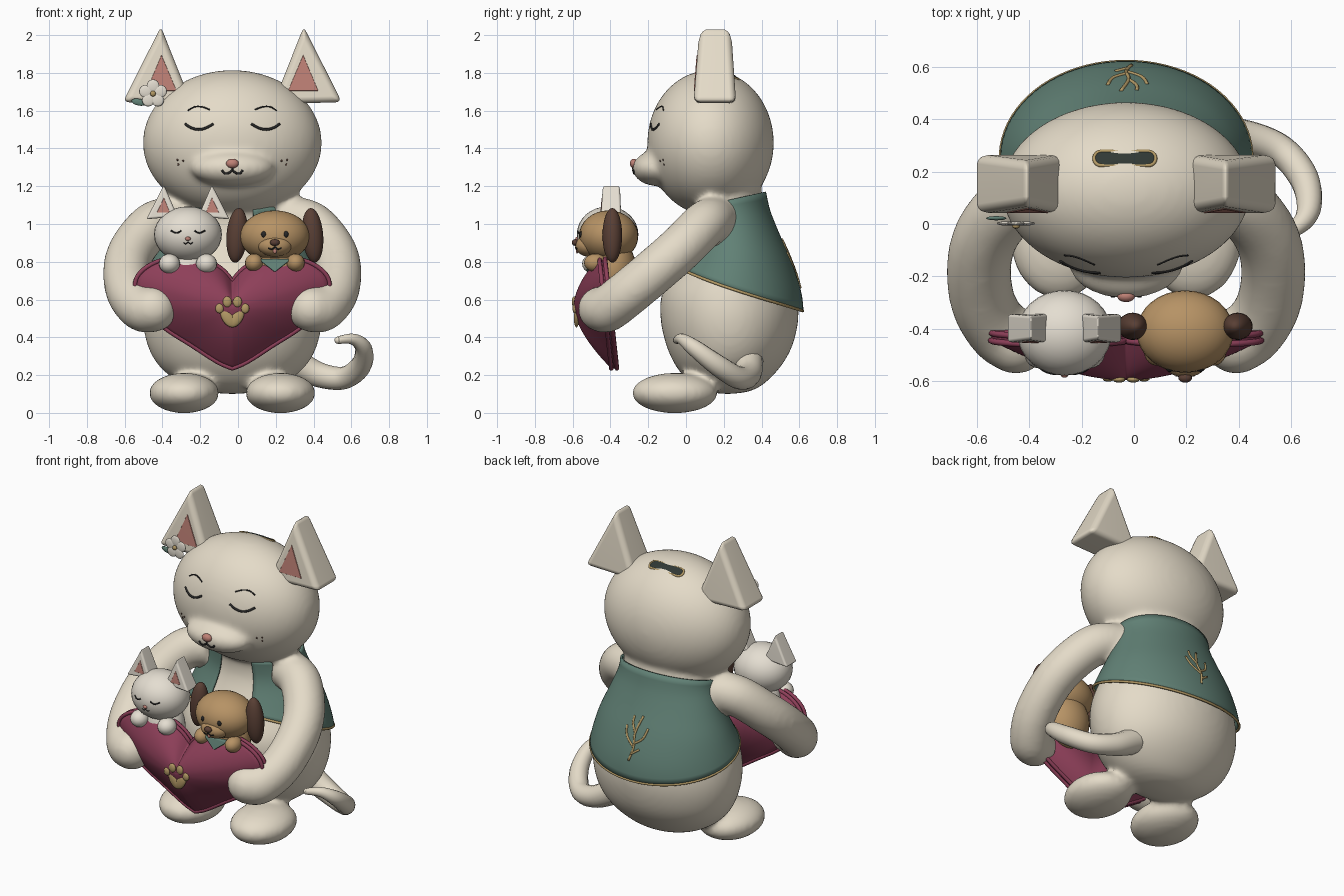
import bpy, bmesh
from math import sin, cos, pi, radians
from mathutils import Vector, Matrix, Euler
from mathutils.bvhtree import BVHTree

if "Cube" in bpy.data.objects:
    bpy.data.objects.remove(bpy.data.objects["Cube"])

CX = -0.03                                   # symmetry plane of the figure
COL = dict(cream=(.78, .71, .58), green=(.12, .22, .18), red=(.27, .05, .10), tan=(.47, .29, .13),
           brown=(.10, .05, .035), pink=(.52, .22, .18), gold=(.45, .32, .13), black=(.02, .02, .02),
           white=(.78, .73, .64), slot=(.03, .04, .035))
MATS = {}
for k, c in COL.items():
    MATS[k] = bpy.data.materials.new(k)
    MATS[k].diffuse_color = (*c, 1)


def add(name, bm, mat):
    bmesh.ops.recalc_face_normals(bm, faces=bm.faces)
    me = bpy.data.meshes.new(name)
    bm.to_mesh(me)
    bm.free()
    me.materials.append(MATS[mat])
    me.polygons.foreach_set("use_smooth", [True] * len(me.polygons))
    ob = bpy.data.objects.new(name, me)
    bpy.context.collection.objects.link(ob)
    return ob


def ball(name, loc, rad, mat, rot=(0, 0, 0), seg=32):
    bm = bmesh.new()
    m = Matrix.LocRotScale(Vector(loc), Euler(rot), Vector(rad))
    bmesh.ops.create_uvsphere(bm, u_segments=seg, v_segments=seg // 2, radius=1, matrix=m)
    return add(name, bm, mat)


def spline(pts, n=6):
    out = []
    for i in range(len(pts) - 1):
        a, b, c, d = pts[max(i - 1, 0)], pts[i], pts[i + 1], pts[min(i + 2, len(pts) - 1)]
        for k in range(n):
            t = k / n
            out.append(tuple(.5 * (2*q + (r-p)*t + (2*p-5*q+4*r-s)*t*t + (3*q-p-3*r+s)*t**3)
                             for p, q, r, s in zip(a, b, c, d)))
    return out + [tuple(pts[-1])]


def tube(name, pts, mat, closed=False, res=2):
    """Sweep a round section along (x, y, z, radius) points."""
    cu = bpy.data.curves.new(name, 'CURVE')
    cu.dimensions, cu.bevel_depth, cu.bevel_resolution, cu.use_fill_caps = '3D', 1, res, True
    sp = cu.splines.new('POLY')
    sp.points.add(len(pts) - 1)
    sp.use_cyclic_u = closed
    for p, q in zip(sp.points, pts):
        p.co, p.radius = (*q[:3], 1), q[3]
    tmp = bpy.data.objects.new("tmp", cu)
    bpy.context.collection.objects.link(tmp)
    me = bpy.data.meshes.new_from_object(tmp.evaluated_get(bpy.context.evaluated_depsgraph_get()))
    bpy.data.objects.remove(tmp)
    bm = bmesh.new()
    bm.from_mesh(me)
    bmesh.ops.remove_doubles(bm, verts=bm.verts, dist=1e-5)
    return add(name, bm, mat)


def grid(bm, rows, wrap):
    vs = [[bm.verts.new(p) for p in r] for r in rows]
    for r0, r1 in zip(vs, vs[1:]):
        for i in range(len(r0) if wrap else len(r0) - 1):
            j = (i + 1) % len(r0)
            bm.faces.new((r0[i], r0[j], r1[j], r1[i]))
    return vs


def wedge(name, tri, ys, mat, bev):
    """Triangular prism; ys = (front, back) at the first corner and at the other two."""
    bm = bmesh.new()
    f, b = [[bm.verts.new((x, ys[0 if i == 0 else 1][s], z)) for i, (x, z) in enumerate(tri)] for s in (0, 1)]
    bm.faces.new(f)
    bm.faces.new(b[::-1])
    for i in range(3):
        bm.faces.new((f[i], b[i], b[(i + 1) % 3], f[(i + 1) % 3]))
    bmesh.ops.recalc_face_normals(bm, faces=bm.faces)
    bmesh.ops.bevel(bm, geom=bm.edges[:], offset=bev, segments=3, profile=.5, affect='EDGES')
    ob = add(name, bm, mat)
    ob.modifiers.new("normals", 'WEIGHTED_NORMAL')
    return ob


def surface(ob):
    dg = bpy.context.evaluated_depsgraph_get()
    dg.update()
    return BVHTree.FromObject(ob, dg)


def hit(bvh, x, z, side=-1):
    p = bvh.ray_cast(Vector((x, 3 * side, z)), Vector((0, -side, 0)))[0]
    return p if p else Vector((x, 0, z))


def stroke(name, bvh, pts, r, mat="black", side=-1):
    tube(name, [(*hit(bvh, x, z, side), r) for x, z in spline(pts, 4)], mat)


# body sections: z, half width, centre y, half depth
PROF = spline([(.10, .02, .22, .02), (.115, .16, .22, .12), (.16, .28, .22, .20), (.25, .39, .225, .28),
               (.36, .45, .23, .335), (.5, .475, .23, .365), (.64, .46, .23, .355), (.8, .41, .25, .285),
               (.95, .345, .25, .22), (1.08, .30, .225, .195), (1.2, .29, .2, .19), (1.3, .2, .18, .12)], 4)


def section(z, a, off=0.0):
    for p, q in zip(PROF, PROF[1:]):
        if p[0] <= z <= q[0]:
            t = (z - p[0]) / (q[0] - p[0])
            _, rx, yc, ry = [u + (v - u) * t for u, v in zip(p, q)]
            return (CX + (rx + off) * sin(a), yc - (ry + off) * cos(a), z)


# large figure: torso, head, muzzle, arms and feet fused into one smooth skin
bm = bmesh.new()
rings = grid(bm, [[section(p[0], 2 * pi * i / 48) for i in range(48)] for p in PROF], True)
bm.faces.new(rings[0])
bm.faces.new(rings[-1])
parts = [add("torso", bm, "cream"), ball("head", (CX, .13, 1.43), (.474, .335, .385), "cream", seg=64),
         ball("muzzle", (CX, -.15, 1.295), (.22, .135, .095), "cream")]
for s in (-1, 1):
    arm = spline([(.27, .16, 1.03, .12), (.41, .10, 1.0, .125), (.52, -.02, .88, .125), (.56, -.15, .765, .125),
                  (.545, -.3, .64, .125), (.48, -.41, .555, .125), (.42, -.445, .55, .125)])
    parts.append(tube("arm", [(CX + s * x, y, z, r) for x, y, z, r in arm], "cream", res=6))
    parts.append(ball("hand", (CX + s * .42, -.445, .55), (.128, .128, .122), "cream"))
    parts.append(ball("foot", (CX + s * .255, -.06, .105), (.187, .228, .107), "cream"))
bm = bmesh.new()
for p in parts:
    bm.from_mesh(p.data)
    bpy.data.objects.remove(p)
me = bpy.data.meshes.new("cat_body")
bm.to_mesh(me)
me.materials.append(MATS["cream"])
cat = bpy.data.objects.new("cat_body", me)
bpy.context.collection.objects.link(cat)
m = cat.modifiers.new("fuse", 'REMESH')
m.mode, m.voxel_size, m.use_smooth_shade = 'VOXEL', .016, True
m = cat.modifiers.new("soften", 'SMOOTH')
m.factor, m.iterations = .5, 14
skin = surface(cat)

# tail
tail = spline([(.28, .33, .28, .08), (.42, .33, .205, .068), (.56, .28, .185, .06), (.65, .17, .25, .056),
               (.665, .05, .34, .045), (.61, -.02, .39, .03), (.53, -.05, .385, .02)])
tube("tail", tail, "cream", res=5)
ball("tail_tip", tail[-1][:3], (.02,) * 3, "cream", seg=12)

# large ears, eyes, brows, freckles
for s in (-1, 1):
    X = lambda d: CX + s * d
    wedge("ear", [(X(.378), 2.045), (X(.58), 1.645), (X(.215), 1.635)], [(.072, .238), (.04, .265)], "cream", .034)
    wedge("inner_ear", [(X(.375), 1.895), (X(.455), 1.705), (X(.295), 1.705)], [(.056, .1), (.041, .1)], "pink", .002)
    stroke("closed_eye", skin, [(X(.10), 1.53), (X(.14), 1.508), (X(.18), 1.5), (X(.22), 1.51), (X(.25), 1.53)], .007)
    stroke("brow", skin, [(X(.12), 1.605), (X(.16), 1.62), (X(.20), 1.62), (X(.235), 1.60)], .004)
    stroke("mouth", skin, [(X(0), 1.285), (X(.02), 1.27), (X(.04), 1.268), (X(.055), 1.285)], .006)
    for d, z in ((.26, 1.335), (.285, 1.315), (.29, 1.34)):
        ball("freckle", hit(skin, X(d), z), (.006, .004, .006), "brown", seg=8)
ball("nose", hit(skin, CX, 1.32), (.034, .022, .025), "pink", seg=16)
stroke("mouth_line", skin, [(CX, 1.31), (CX, 1.285)], .005)

# coin slot on the crown: dark lens inside a gold rim
def stadium(w, h, n=12):
    return [((w if cos(t) > 0 else -w) + h * cos(t), h * sin(t)) for t in [2*pi*(i + .5) / (2*n) for i in range(2*n)]]
top = lambda x, y: skin.ray_cast(Vector((x, y, 3)), Vector((0, 0, -1)))[0]
slot = [top(-.035 + x, .25 + y) for x, y in stadium(.09, .027)]
tube("slot_rim", [(*p, .007) for p in slot], "gold", closed=True)
bm = bmesh.new()
lens = [[top(-.035 + x*k, .25 + y*k) + Vector((0, 0, .004)) for x, y in stadium(.09, .027)] for k in (1, .8, .6, .4, .2, .02)]
bm.faces.new(grid(bm, lens, True)[-1])
add("slot_opening", bm, "slot")

# vest: offset shell around the torso, open at the front, hem dropping to the back
cols = [radians(20 + 320 * i / 72) for i in range(73)]
hem = lambda a: .66 + .12 * cos(a)
collar = lambda a: 1.125 - .045 * cos(a)
bm = bmesh.new()
grid(bm, [[section(hem(a) + (collar(a) - hem(a)) * v / 16, a, .02 - .004 * v / 16) for a in cols] for v in range(17)], False)
vest = add("vest", bm, "green")
m = vest.modifiers.new("cloth", 'SOLIDIFY')
m.thickness, m.offset = .012, 0
tube("vest_hem", [(*section(hem(a), a, .022), .008) for a in cols], "gold")
back = surface(vest)
for br in ([(-.01, .66), (-.03, .74), (-.02, .82), (-.05, .92)], [(-.03, .74), (.03, .79), (.05, .85)],
           [(-.02, .82), (.01, .87), (.01, .91)], [(-.025, .76), (-.08, .80), (-.10, .86)], [(-.02, .70), (-.07, .735)]):
    stroke("branch", back, br, .007, "gold", 1)

# heart cushion with bulging front and piped rim
half = spline([(0, .70), (.06, .765), (.15, .81), (.27, .825), (.40, .80), (.49, .74), (.515, .665), (.48, .56),
               (.36, .45), (.22, .36), (.08, .27), (0, .235)], 4)
loop = half + [(-x, z) for x, z in half[-2:0:-1]]
rim = lambda z: -.395 - .065 * (z - .23) / .6
bm = bmesh.new()
rows = []
for k in range(17):
    s = max(1 - k / 16, .004)
    rows.append([(CX + x*s, rim(.55 + (z-.55)*s) - .165 * (1 - s**1.7), .55 + (z-.55)*s) for x, z in loop])
vs = grid(bm, [[(CX + x, rim(z) + .04, z) for x, z in loop]] + rows, True)
bm.faces.new(vs[0])
bm.faces.new(vs[-1])
heart = add("heart_cushion", bm, "red")
for o in (0, .03):
    tube("heart_piping", [(CX + x, rim(z) + o, z, .012) for x, z in loop], "red", closed=True)
front = surface(heart)

# gold paw mark on the heart
for s in (-1, 1):
    for d, z, r in ((.068, .553, .022), (.027, .588, .024)):
        ball("paw_toe", hit(front, CX + s * d, z), (r, .012, r * 1.2), "gold", seg=16)
    ball("paw_pad", hit(front, CX + s * .022, .502), (.032, .014, .056), "gold", (0, s * .6, 0), 16)

# flower by the left ear
F = Vector((-.45, .01, 1.69))
for i in range(5):
    t = pi / 2 + 2 * pi * i / 5
    ball("petal", F + Vector((.04 * cos(t), -.008, .04 * sin(t))), (.036, .008, .034), "white", (0, -t, 0), 16)
ball("flower_centre", F + Vector((0, -.018, 0)), (.015, .01, .015), "gold", seg=12)
ball("leaf", F + Vector((-.075, .012, -.045)), (.04, .008, .018), "green", (0, .2, 0), 16)

# kitten in the heart
KX = -.265
kit = ball("kitten_head", (KX, -.415, .945), (.18, .163, .148), "white")
ball("kitten_body", (KX, -.385, .74), (.135, .115, .16), "white")
ks = surface(kit)
for s in (-1, 1):
    X = lambda d: KX + s * d
    wedge("kitten_ear", [(X(.127), 1.208), (X(.22), 1.025), (X(.055), 1.04)], [(-.44, -.35), (-.452, -.343)], "white", .012)
    wedge("kitten_inner_ear", [(X(.127), 1.14), (X(.165), 1.06), (X(.095), 1.06)], [(-.447, -.42), (-.453, -.42)], "pink", .002)
    stroke("kitten_eye", ks, [(X(.035), .965), (X(.06), .952), (X(.09), .965)], .004)
    stroke("kitten_mouth", ks, [(X(0), .905), (X(.012), .895), (X(.025), .902)], .003)
    ball("kitten_paw", (X(.098), -.49, .79), (.056, .06, .052), "white", seg=20)
ball("kitten_nose", hit(ks, KX, .922), (.015, .01, .011), "pink", seg=12)

# puppy in the heart
DX = .195
ball("puppy_head", (DX, -.41, .935), (.185, .157, .137), "tan")
ball("puppy_body", (DX, -.385, .76), (.145, .12, .17), "tan")
muz = ball("puppy_muzzle", (DX, -.515, .885), (.09, .07, .058), "tan")
ms = surface(muz)
for s in (-1, 1):
    X = lambda d: DX + s * d
    ball("puppy_ear", (X(.2), -.39, .94), (.056, .052, .145), "brown", (0, s * -.08, 0))
    ball("puppy_eye", (X(.058), -.552, .945), (.015, .012, .018), "black", seg=12)
    stroke("puppy_mouth", ms, [(X(0), .88), (X(.015), .867), (X(.035), .872)], .004)
    ball("puppy_paw", (X(.11), -.48, .795), (.048, .06, .048), "tan", seg=20)
ball("puppy_nose", (DX, -.587, .902), (.026, .018, .018), "brown", seg=16)
ball("puppy_tongue", hit(ms, DX, .858), (.011, .006, .015), "pink", seg=12)
wedge("bandana", [(DX, .745), (DX - .09, .815), (DX + .09, .815)], [(-.53, -.5), (-.51, -.46)], "green", .006)

for m in bpy.data.materials:
    if m.users and not m.is_grease_pencil:
        m.use_nodes = True
        m.node_tree.nodes["Principled BSDF"].inputs["Base Color"].default_value = m.diffuse_color
